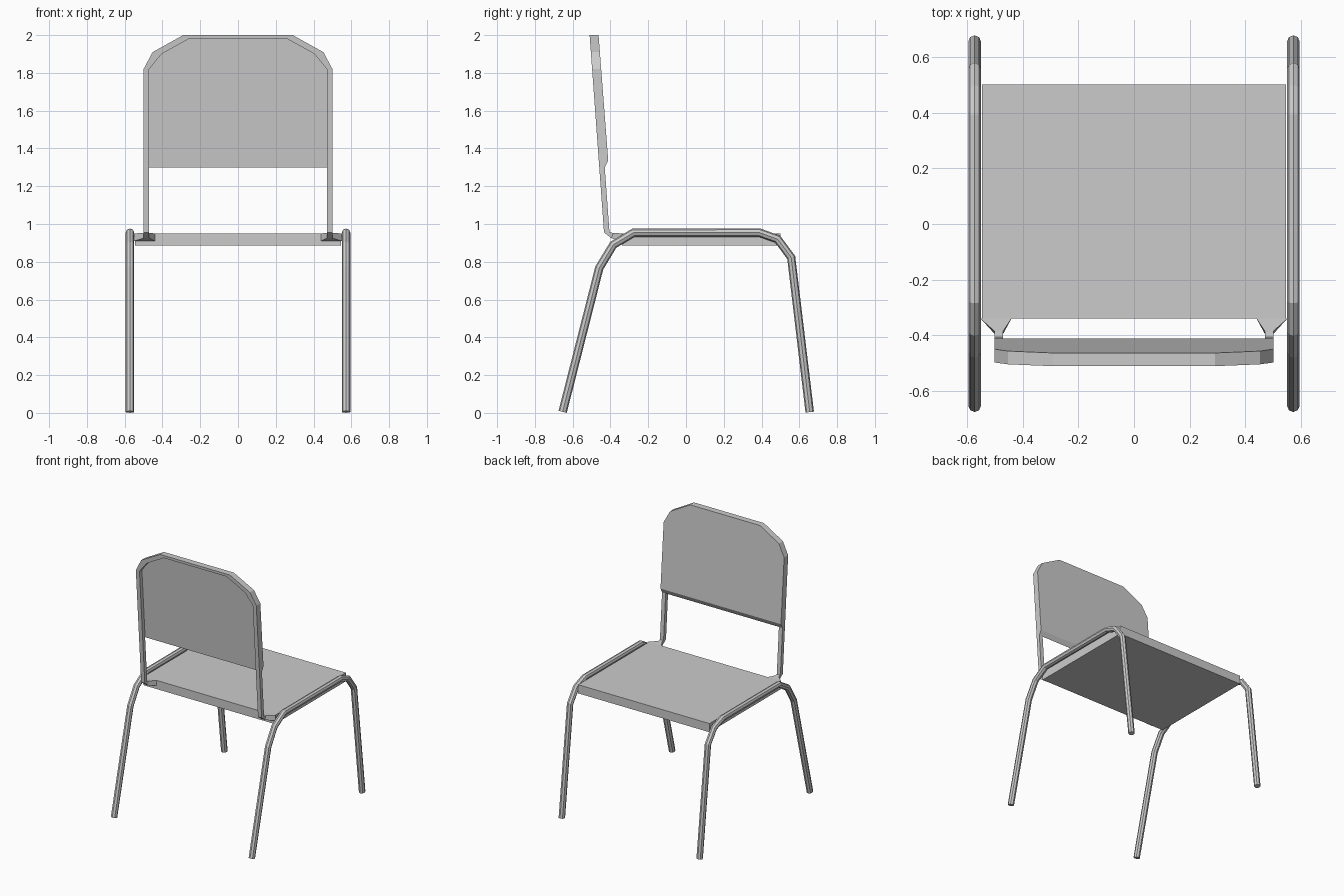
import bpy, bmesh

if "Cube" in bpy.data.objects:
    bpy.data.objects.remove(bpy.data.objects["Cube"])


def make(name, verts, faces):
    me = bpy.data.meshes.new(name)
    bm = bmesh.new()
    vs = [bm.verts.new(v) for v in verts]
    for f in faces:
        bm.faces.new([vs[i] for i in f])
    bmesh.ops.recalc_face_normals(bm, faces=bm.faces)
    bm.to_mesh(me)
    bm.free()
    ob = bpy.data.objects.new(name, me)
    bpy.context.collection.objects.link(ob)
    return ob


def loft(name, rings):
    """Skin equal-sized closed rings and cap both ends."""
    n = len(rings[0])
    faces = [(a * n + i, a * n + (i + 1) % n, (a + 1) * n + (i + 1) % n, (a + 1) * n + i)
             for a in range(len(rings) - 1) for i in range(n)]
    faces += [tuple(range(n)), tuple(range((len(rings) - 1) * n, len(rings) * n))]
    return make(name, [v for r in rings for v in r], faces)


def back_y(z):
    """Rear-leaning line of the backrest's outer face."""
    return -0.434 - 0.073 * (z - 0.955)


BAR = 0.029      # depth of the back frame
PANEL = 0.050    # total depth of frame plus panel

# Seat slab
seat = [[(-0.545, y, 0.885), (0.545, y, 0.885), (0.545, y, 0.95), (-0.545, y, 0.95)]
        for y in (-0.34, 0.5)]
loft("seat", seat)

# Side tubes: front leg, seat rail and rear leg in one bent pipe
path = [(-0.653, 0.006), (-0.459, 0.768), (-0.385, 0.89), (-0.278, 0.954),
        (0.39, 0.954), (0.485, 0.92), (0.557, 0.823), (0.655, 0.004)]
for side, x in (("left", -0.572), ("right", 0.572)):
    cu = bpy.data.curves.new(side + "_leg_tube", "CURVE")
    cu.dimensions = "3D"
    cu.bevel_depth = 0.0225
    cu.bevel_resolution = 2
    cu.use_fill_caps = True
    sp = cu.splines.new("POLY")
    sp.points.add(len(path) - 1)
    for p, (y, z) in zip(sp.points, path):
        p.co = (x, y, z, 1)
    sp.use_smooth = False
    ob = bpy.data.objects.new(side + "_leg_tube", cu)
    bpy.context.collection.objects.link(ob)

# Back frame: flared seat tab, elbow, upright and arched top, mirrored as one strip
outer = [(0.5, 0.955), (0.5, 1.82), (0.452, 1.91), (0.29, 2.0)]
inner = [(0.47, 0.955), (0.47, 1.82), (0.405, 1.9), (0.26, 1.98)]
half = [[(0.55, -0.34, 0.91), (0.55, -0.34, 0.95), (0.44, -0.34, 0.95), (0.44, -0.34, 0.91)],
        [(0.5, -0.395, 0.925), (0.5, -0.385, 0.953), (0.47, -0.385, 0.953), (0.47, -0.395, 0.925)]]
for (xo, zo), (xi, zi) in zip(outer, inner):
    half.append([(xo, back_y(zo), zo), (xo, back_y(zo) + BAR, zo),
                 (xi, back_y(zi) + BAR, zi), (xi, back_y(zi), zi)])
other = [[(-x, y, z) for x, y, z in r] for r in reversed(half)]
loft("back_frame", half + other)

# Back panel: full outline on the seat side, with a bevelled lower edge
edge = [(0.5, 1.30)] + outer[1:]
edge += [(-x, z) for x, z in reversed(edge)]
rear = [(x, back_y(z) + BAR, z) for x, z in edge]
front = [(x, back_y(z) + PANEL - 0.004 * (z - 1.33), z)
         for x, z in [(x, max(z, 1.335)) for x, z in edge]]
loft("back_panel", [rear, front])
